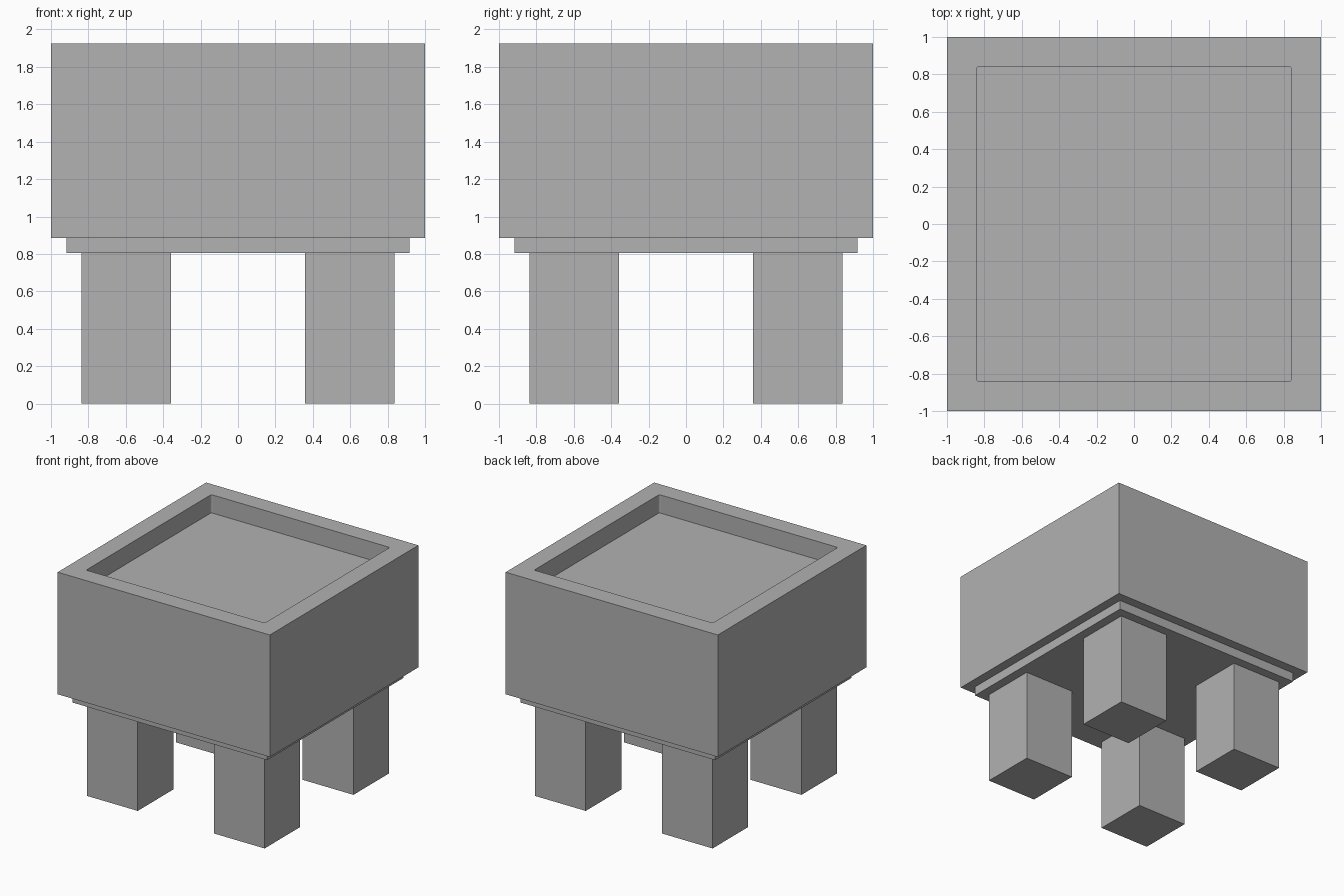
import bpy
import bmesh
from mathutils import Matrix, Vector

if "Cube" in bpy.data.objects:
    bpy.data.objects.remove(bpy.data.objects["Cube"], do_unlink=True)

# Single plain material
GREY = (0.445, 0.445, 0.445, 1.0)
grey = bpy.data.materials.new("plain_grey")
grey.use_nodes = True
grey.diffuse_color = GREY
grey.node_tree.nodes["Principled BSDF"].inputs["Base Color"].default_value = GREY


def box(name, low, high, corner=0.0):
    """Box between two corners, optionally with rounded upright edges."""
    low, high = Vector(low), Vector(high)
    bm = bmesh.new()
    bmesh.ops.create_cube(bm, size=1, matrix=Matrix.LocRotScale((low + high) / 2, None, high - low))
    if corner:
        upright = [e for e in bm.edges if abs(e.verts[0].co.z - e.verts[1].co.z) > 0.01]
        bmesh.ops.bevel(bm, geom=upright, offset=corner, segments=3, profile=0.5, affect='EDGES')
    mesh = bpy.data.meshes.new(name)
    bm.to_mesh(mesh)
    bm.free()
    mesh.materials.append(grey)
    obj = bpy.data.objects.new(name, mesh)
    bpy.context.collection.objects.link(obj)
    return obj


# Planter body with a shallow recess cut in its top
body = box("planter_body", (-1, -1, 0.885), (1, 1, 1.925))
cutter = box("recess_cutter", (-0.842, -0.842, 1.77), (0.842, 0.842, 2.1), corner=0.015)
cutter.hide_render = True
cut = body.modifiers.new("recess", 'BOOLEAN')
cut.operation = 'DIFFERENCE'
cut.solver = 'EXACT'
cut.object = cutter
bpy.context.view_layer.objects.active = body
bpy.ops.object.modifier_apply(modifier=cut.name)
bpy.data.objects.remove(cutter, do_unlink=True)

# Stepped plinth under the body
box("base_plinth", (-0.918, -0.918, 0.805), (0.918, 0.918, 0.885))

# Four square legs
for side, sx in (("left", 1), ("right", -1)):
    for end, sy in (("front", -1), ("back", 1)):
        x, y, half = sx * 0.598, sy * 0.598, 0.239
        box(f"{end}_{side}_leg", (x - half, y - half, 0), (x + half, y + half, 0.805))
